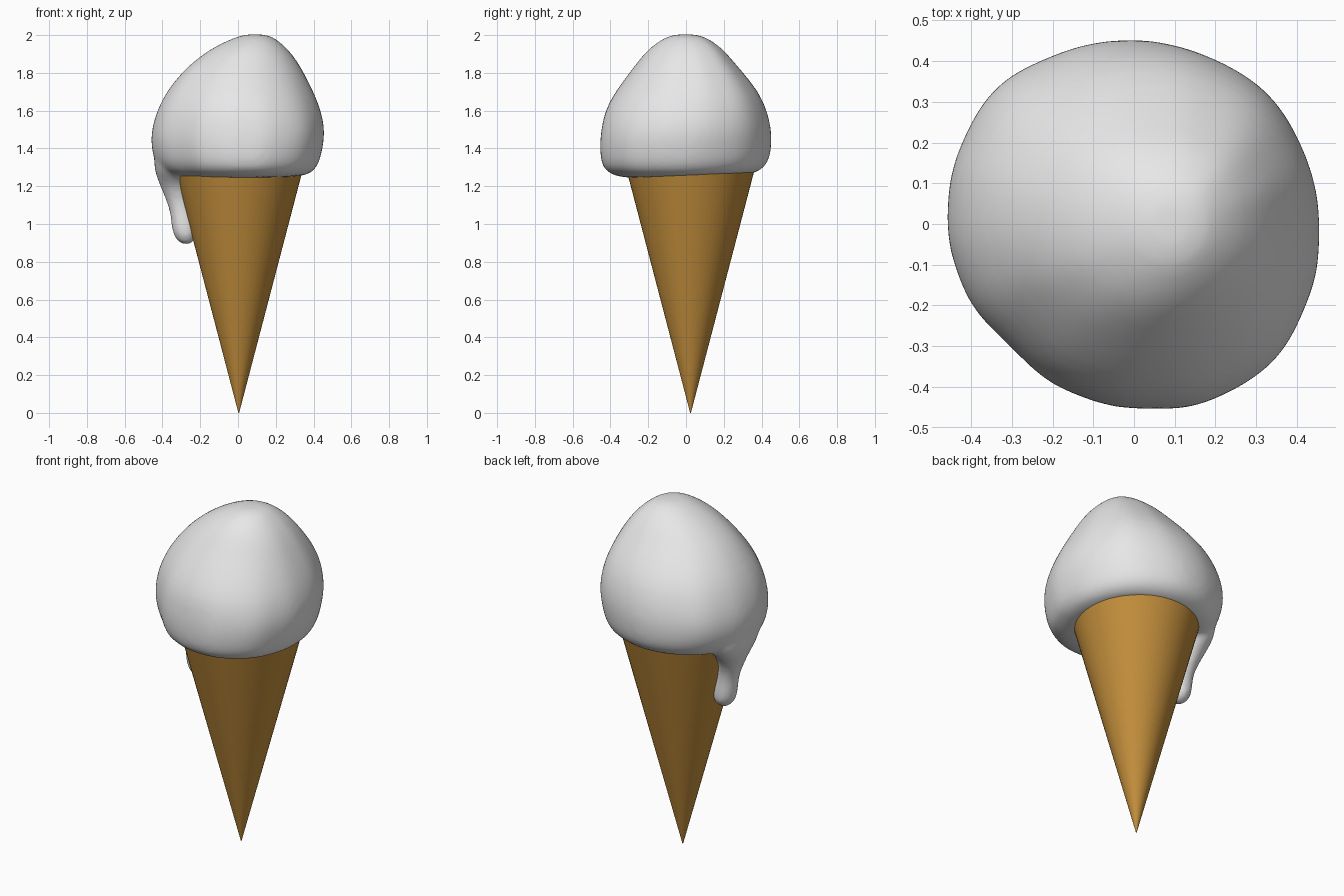
import bpy
import bmesh
from math import cos, sin, pi

if "Cube" in bpy.data.objects:
    bpy.data.objects.remove(bpy.data.objects["Cube"], do_unlink=True)

SEGMENTS = 64
# Lumpiness of the outline at (height, factors evenly spaced around the axis)
SCOOP_LUMPS = [
    (1.25, [1, 0.99, 1.0, 0.99, 1.0, 1.0, 1.0, 1.0, 0.98, 0.93, 0.89, 0.95, 1.0, 1.04, 1.05, 1.02]),
    (1.45, [1, 0.99, 1.0, 0.99, 1.0, 1.01, 1.05, 1.02, 1.0, 0.98, 0.94, 0.975, 1.0, 1.05, 1.07, 1.03]),
    (1.85, [1, 1.05, 1.1, 1.05, 1.0, 1.0, 1.02, 1.01, 1.0, 1.0, 0.98, 0.99, 1.0, 1.0, 1.0, 1.0]),
]
DRIP_LUMPS = [(0.9, [1]), (1.4, [1])]


def make_material(name, rgb):
    mat = bpy.data.materials.new(name)
    mat.use_nodes = True
    mat.diffuse_color = (*rgb, 1)
    mat.node_tree.nodes["Principled BSDF"].inputs["Base Color"].default_value = (*rgb, 1)
    return mat


def around(factors, t):
    """Smoothly blended factor at t, a fraction of a turn."""
    n = len(factors)
    i = int(t * n)
    w = (1 - cos(pi * (t * n - i))) / 2
    return factors[i % n] * (1 - w) + factors[(i + 1) % n] * w


def outline(lumps, z, t):
    """Outline factor at height z, blended between the lump levels."""
    f = around(lumps[0][1], t)
    for (z0, _), (z1, upper) in zip(lumps, lumps[1:]):
        w = min(max((z - z0) / (z1 - z0), 0), 1)
        f += (around(upper, t) - f) * w
    return f


def loft(bm, rings, lumps, tilt=0):
    """Closed body through oval rings given as (z, x min, x max, y min, y max)."""
    loops = []
    for z, x0, x1, y0, y1 in rings:
        loop = []
        for k in range(SEGMENTS):
            a, f = 2 * pi * k / SEGMENTS, outline(lumps, z, k / SEGMENTS)
            x = (x0 + x1) / 2 + (x1 - x0) / 2 * cos(a) * f
            y = (y0 + y1) / 2 + (y1 - y0) / 2 * sin(a) * f
            sag = tilt * y if z < 1.35 else 0
            loop.append(bm.verts.new((x, y, z + sag)))
        loops.append(loop)
    for low, high in zip(loops, loops[1:]):
        for k in range(SEGMENTS):
            j = (k + 1) % SEGMENTS
            bm.faces.new((low[k], low[j], high[j], high[k]))
    bm.faces.new(loops[0][::-1])
    bm.faces.new(loops[-1])


def add_object(name, bm, mat):
    mesh = bpy.data.meshes.new(name)
    bm.to_mesh(mesh)
    bm.free()
    mesh.materials.append(mat)
    obj = bpy.data.objects.new(name, mesh)
    bpy.context.collection.objects.link(obj)
    return obj


cream = make_material("cream white", (0.8, 0.8, 0.8))
wafer = make_material("golden wafer", (0.54, 0.27, 0.045))

# Wafer cone, point down, with a tiny blunt tip so the sides shade evenly
bm = bmesh.new()
bmesh.ops.create_cone(bm, segments=SEGMENTS, radius1=0.002, radius2=0.345, depth=1.31, cap_ends=True)
bmesh.ops.translate(bm, vec=(0.004, 0.024, 0.655), verts=bm.verts)
cone = add_object("cone", bm, wafer)
bpy.context.view_layer.objects.active = cone
cone.select_set(True)
bpy.ops.object.shade_smooth_by_angle()

# Lumpy scoop
bm = bmesh.new()
loft(bm, [
    (1.25, -0.30, 0.30, -0.28, 0.32),
    (1.26, -0.38, 0.37, -0.36, 0.37),
    (1.29, -0.42, 0.41, -0.425, 0.42),
    (1.34, -0.45, 0.435, -0.45, 0.445),
    (1.42, -0.463, 0.452, -0.455, 0.453),
    (1.50, -0.458, 0.46, -0.448, 0.453),
    (1.60, -0.43, 0.44, -0.43, 0.43),
    (1.70, -0.38, 0.40, -0.375, 0.385),
    (1.80, -0.30, 0.348, -0.30, 0.303),
    (1.86, -0.235, 0.313, -0.255, 0.25),
    (1.92, -0.155, 0.268, -0.205, 0.20),
    (1.96, -0.08, 0.225, -0.155, 0.15),
    (1.99, -0.01, 0.185, -0.105, 0.10),
    (2.005, 0.04, 0.14, -0.06, 0.055),
], SCOOP_LUMPS, tilt=0.03)

# Melted drip running down the cone, flowing out of the scoop
loft(bm, [
    (0.89, -0.295, -0.255, 0.02, 0.06),
    (0.91, -0.325, -0.225, -0.01, 0.09),
    (0.95, -0.347, -0.215, -0.025, 0.105),
    (1.00, -0.353, -0.22, -0.025, 0.105),
    (1.06, -0.36, -0.23, -0.02, 0.10),
    (1.11, -0.375, -0.24, -0.02, 0.105),
    (1.16, -0.395, -0.25, -0.03, 0.12),
    (1.21, -0.415, -0.25, -0.05, 0.15),
    (1.25, -0.43, -0.25, -0.09, 0.19),
    (1.30, -0.445, -0.25, -0.14, 0.23),
    (1.40, -0.45, -0.25, -0.16, 0.23),
], DRIP_LUMPS)
scoop = add_object("ice_cream_scoop", bm, cream)

# Round the lofts, then fuse scoop and drip into one soft surface
scoop.modifiers.new("round", "SUBSURF").levels = 1
fuse = scoop.modifiers.new("fuse", "REMESH")
fuse.mode = "VOXEL"
fuse.voxel_size = 0.014
fuse.use_smooth_shade = True
soften = scoop.modifiers.new("soften", "SMOOTH")
soften.factor = 0.5
soften.iterations = 14
